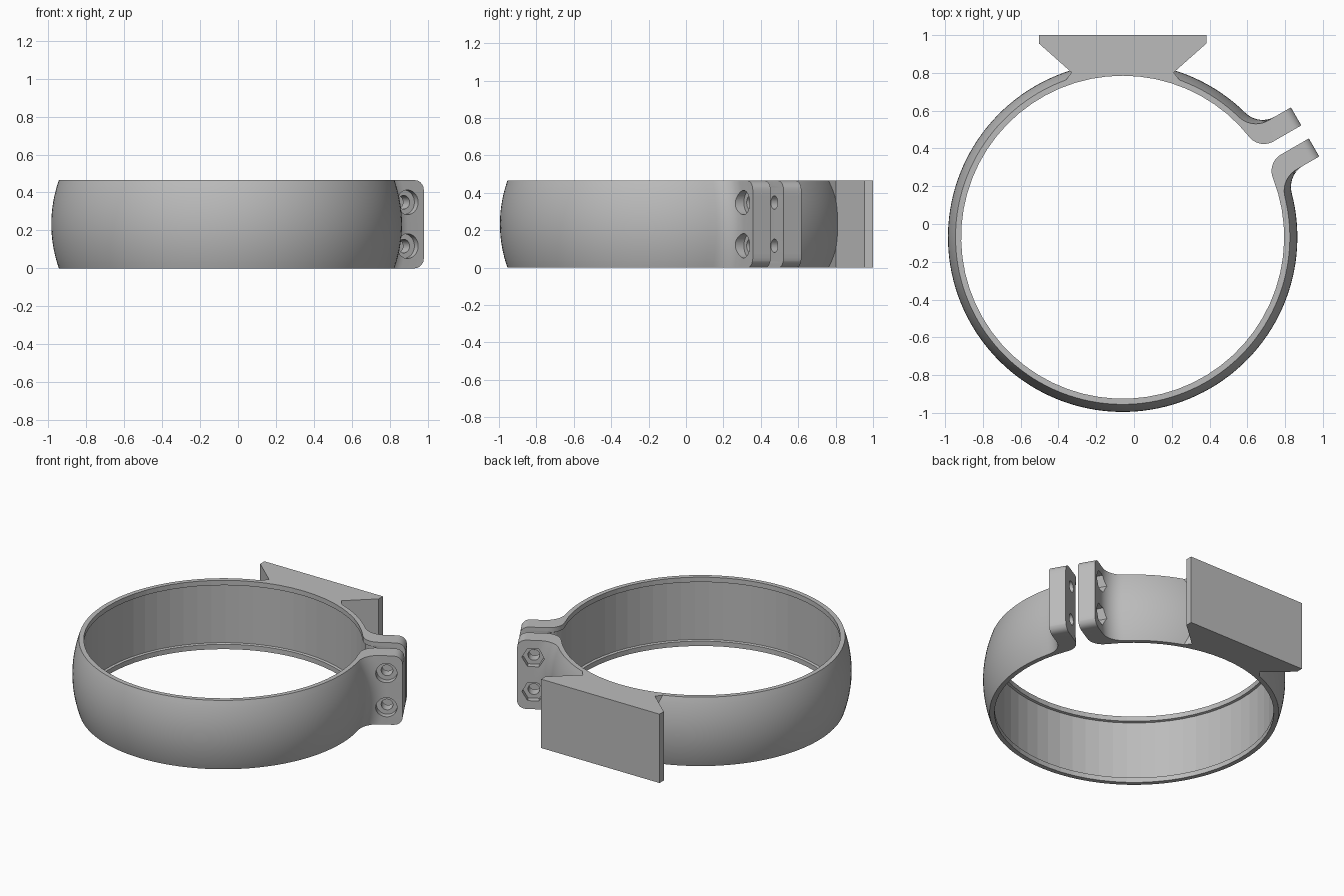
import bpy, bmesh
from math import sqrt, sin, cos, atan2, pi, hypot, radians
from mathutils import Matrix, Vector

HEIGHT = 0.465
CENTRE = Vector((-0.06, -0.07, 0))
PLACE = Matrix.Translation(CENTRE) @ Matrix.Rotation(radians(30), 4, 'Z')
GAP, EAR = 0.04, 0.15             # ear faces, measured from the split line
EAR_END, CORNER = 1.115, 0.055
BOLT_U, BOLT_Z = 1.015, (0.117, 0.348)
BORE, WALL = 0.855, 0.87          # lip radius and recessed inner radius

if "Cube" in bpy.data.objects:
    bpy.data.objects.remove(bpy.data.objects["Cube"])

grey = bpy.data.materials.new("plain_grey")
grey.use_nodes = True
colour = (0.5, 0.5, 0.5, 1)
grey.diffuse_color = colour
grey.node_tree.nodes["Principled BSDF"].inputs["Base Color"].default_value = colour


def loft(name, layers):
    """Skin a stack of matching closed outlines and cap both ends."""
    bm = bmesh.new()
    rows = [[bm.verts.new(p) for p in layer] for layer in layers]
    n = len(rows[0])
    for low, high in zip(rows, rows[1:]):
        for i in range(n):
            j = (i + 1) % n
            bm.faces.new((low[i], low[j], high[j], high[i]))
    bm.faces.new(rows[0][::-1])
    bm.faces.new(rows[-1])
    bmesh.ops.recalc_face_normals(bm, faces=bm.faces)
    mesh = bpy.data.meshes.new(name)
    bm.to_mesh(mesh)
    bm.free()
    mesh.materials.append(grey)
    obj = bpy.data.objects.new(name, mesh)
    bpy.context.collection.objects.link(obj)
    return obj


def arc(cu, cv, r, a, b, steps):
    return [(cu + r * cos(a + (b - a) * i / steps),
             cv + r * sin(a + (b - a) * i / steps)) for i in range(steps + 1)]


def clamp_outline(outer, inner, end):
    """Split ring with two ears; the split lies along the local u axis."""
    f, g = 0.13, 0.10
    fv, gv = EAR + f, GAP + g
    fu = sqrt((outer + f) ** 2 - fv ** 2)
    gu = sqrt((inner + g) ** 2 - gv ** 2)
    fa, ga = atan2(fv, fu), atan2(gv, gu)
    half = arc(0, 0, outer, pi, fa, 64)
    half += arc(fu, fv, f, fa + pi, 1.5 * pi, 10)[1:]
    half += [(end, EAR), (end, GAP)]
    half += arc(gu, gv, g, 1.5 * pi, ga + pi, 10)
    half += arc(0, 0, inner, ga, pi, 30)[1:]
    return half + [(u, -v) for u, v in half[-2:0:-1]]


# Clamp band: bulged outside, recessed inside, ears rounded at top and bottom
rise = [0, 0.003, 0.01, 0.02, 0.033, 0.037, 0.055, 0.08, 0.11, 0.14, 0.17, 0.2]
levels = rise + [HEIGHT / 2] + [HEIGHT - d for d in reversed(rise)]
layers = []
for z in levels:
    d = min(z, HEIGHT - z)
    outer = 0.925 - 0.04 * (1 - 2 * d / HEIGHT) ** 2
    inner = WALL if d > 0.035 else BORE
    end = EAR_END - CORNER + sqrt(CORNER ** 2 - max(CORNER - d, 0) ** 2)
    layers.append([PLACE @ Vector((u, v, z)) for u, v in clamp_outline(outer, inner, end)])
band = loft("clamp_band", layers)

# Dovetail mounting block, its root following the band
root = arc(0, 0, 0.878, pi / 2 + 0.36, pi / 2 - 0.36, 24)
side = [(0.27, 0.872), (0.4425, 1.025), (0.4425, 1.07)]
profile = root + side + [(-x, y) for x, y in reversed(side)]
mount = loft("dovetail_mount",
             [[CENTRE + Vector((x, y, z)) for x, y in profile] for z in (0, HEIGHT)])


def bolt_cutter(name, z, radius, v0, v1, sides):
    ring = arc(BOLT_U, z, radius, 0, 2 * pi, sides)[:-1]
    return loft(name, [[PLACE @ Vector((u, v, w)) for u, w in ring] for v in (v0, v1)])


def combine(other, operation):
    mod = band.modifiers.new(operation.lower(), 'BOOLEAN')
    mod.operation, mod.object, mod.solver = operation, other, 'EXACT'
    bpy.ops.object.modifier_apply(modifier=mod.name)
    bpy.data.objects.remove(other)


bpy.context.view_layer.objects.active = band
band.select_set(True)
combine(mount, 'UNION')

# Bolt holes, round head pockets and hexagonal nut pockets
for z in BOLT_Z:
    combine(bolt_cutter("bolt_hole", z, 0.036, -0.3, 0.3, 32), 'DIFFERENCE')
    combine(bolt_cutter("head_pocket", z, 0.065, -0.4, -0.11, 40), 'DIFFERENCE')
    combine(bolt_cutter("nut_pocket", z, 0.07, 0.11, 0.4, 6), 'DIFFERENCE')

# Smooth outside, faceted inner wall
bpy.ops.object.shade_smooth_by_angle(angle=radians(25))
for face in band.data.polygons:
    p = face.center - CENTRE
    if abs(face.normal.z) < 0.5 and hypot(p.x, p.y) < WALL + 0.001:
        face.use_smooth = False
